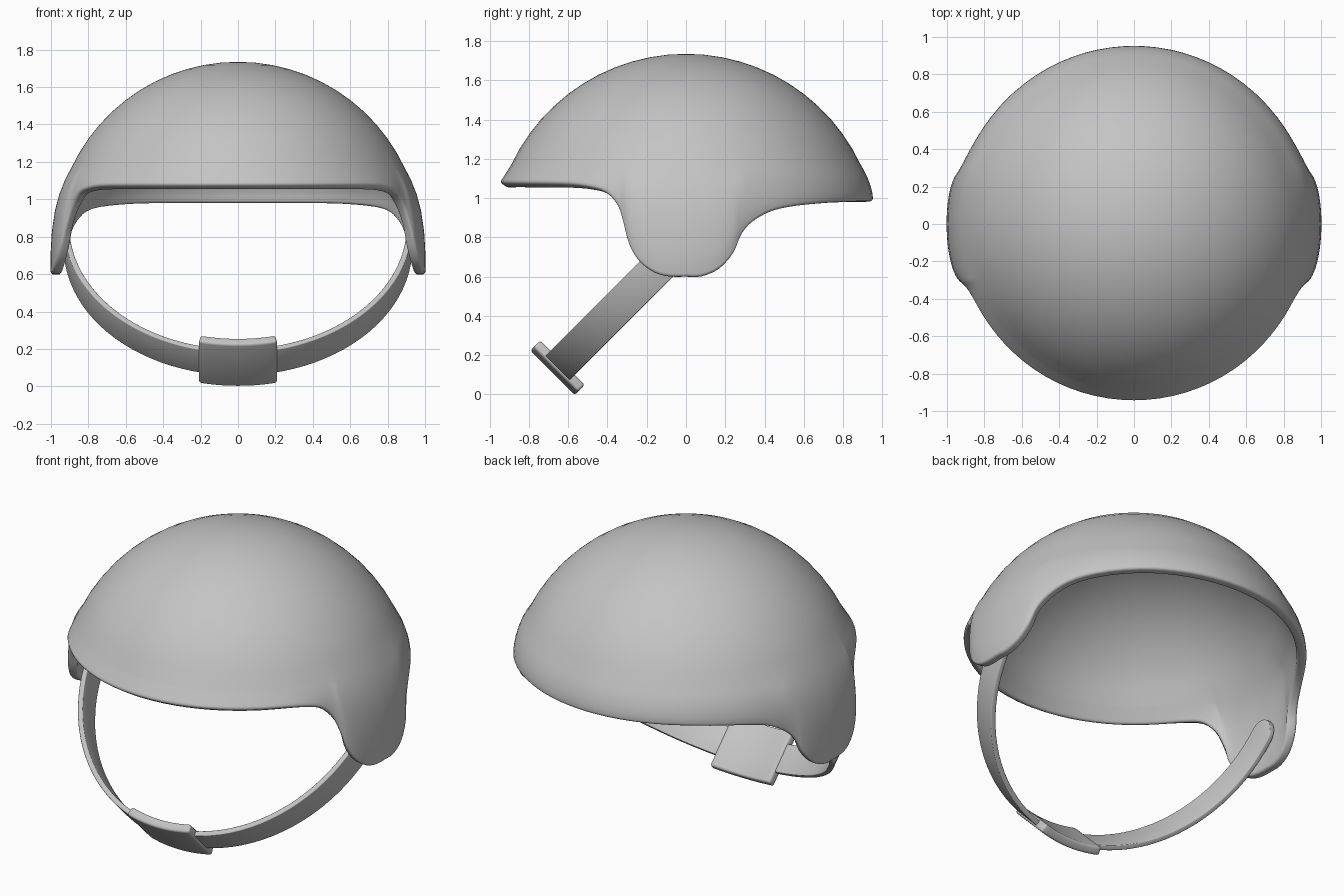
import bpy, bmesh, math
from math import sin, cos, pi, sqrt, radians

if "Cube" in bpy.data.objects:
    bpy.data.objects.remove(bpy.data.objects["Cube"])

grey = bpy.data.materials.new("plain grey")
grey.diffuse_color = (0.55, 0.55, 0.55, 1)
grey.use_nodes = True
grey.node_tree.nodes["Principled BSDF"].inputs["Base Color"].default_value = grey.diffuse_color


def finish(name, bm, bevel, solid=0.0):
    """Mesh object with optional wall thickness and rounded edges."""
    me = bpy.data.meshes.new(name)
    bm.to_mesh(me)
    bm.free()
    me.materials.append(grey)
    ob = bpy.data.objects.new(name, me)
    bpy.context.collection.objects.link(ob)
    if solid:
        m = ob.modifiers.new("wall", 'SOLIDIFY')
        m.thickness, m.offset = solid, -1
    b = ob.modifiers.new("round", 'BEVEL')
    b.width, b.segments, b.limit_method = bevel, 3, 'ANGLE'
    b.angle_limit = radians(55)
    b.use_clamp_overlap = False
    bpy.ops.object.select_all(action='DESELECT')
    bpy.context.view_layer.objects.active = ob
    ob.select_set(True)
    bpy.ops.object.convert(target='MESH')
    bpy.ops.object.shade_smooth_by_angle(angle=radians(40))
    return ob


# Lower edge of the shell: angle from the ear (negative = front), height
EDGE = [(-90, 1.08), (-77, 1.08), (-64, 1.08), (-51, 1.079), (-39, 1.075),
        (-31.5, 1.06), (-25.6, 1.03), (-21.5, .96), (-19.3, .865), (-17.2, .76),
        (-13.8, .675), (-9.2, .62), (-5, .601), (0, .60), (4.5, .601),
        (9.8, .64), (14.2, .72), (17, .815), (20.8, .88), (27.5, .935),
        (37, .963), (52, .98), (65, .984), (78, .985), (90, .985)]


def smooth_curve(pts, n):
    """Catmull-Rom interpolation."""
    p = [pts[0]] + pts + [pts[-1]]
    out = []
    for i in range(1, len(p) - 2):
        a, b, c, d = p[i - 1:i + 3]
        for k in range(n):
            t = k / n
            out.append(tuple(.5 * (2 * b[j] + (c[j] - a[j]) * t
                       + (2 * a[j] - 5 * b[j] + 4 * c[j] - d[j]) * t * t
                       + (3 * b[j] - a[j] - 3 * c[j] + d[j]) * t ** 3) for j in (0, 1)))
    return out + [pts[-1]]


# Helmet shell: spherical dome, then a flared band down to the shaped edge
half = smooth_curve(EDGE, 3)
columns = half + [(180 - a, z) for a, z in reversed(half[1:-1])]
R, CZ, BAND_Z = .984, .751, 1.17
BAND_R = sqrt(R * R - (BAND_Z - CZ) ** 2)
dome_end = math.acos((BAND_Z - CZ) / R)

bm = bmesh.new()
pole = bm.verts.new((0, 0, CZ + R))
grid = []
for ang, ze in columns:
    a = radians(ang)
    span = BAND_Z - ze
    f = min(1, max(0, (span - .09) / .48))
    amp = .058 + .054 * f * f * (3 - 2 * f)
    power = min(3, .2 + 8.6 * span)
    prof = [(R * sin(dome_end * k / 12), CZ + R * cos(dome_end * k / 12)) for k in range(1, 13)]
    prof += [(BAND_R + amp * (1 - (1 - t) ** power), BAND_Z - span * t)
             for t in (.12, .25, .4, .6, .78, 1)]
    grid.append([bm.verts.new((r * cos(a), r * sin(a), z)) for r, z in prof])
for i, c in enumerate(grid):
    d = grid[(i + 1) % len(grid)]
    bm.faces.new((pole, c[0], d[0]))
    for k in range(len(c) - 1):
        bm.faces.new((c[k], c[k + 1], d[k + 1], d[k]))
finish("helmet_shell", bm, .015, .055)


def band(name, stations, thick, bevel):
    """Flat band in the 45 degree chin plane; stations are (x, u, nx, nu, half width)."""
    s = sqrt(.5)
    bm = bmesh.new()
    rings = []
    for x, u, nx, nu, hw in stations:
        ring = []
        for side, w in ((1, hw), (1, -hw), (-1, -hw), (-1, hw)):
            px, pu = x + nx * side * thick / 2, u + nu * side * thick / 2
            ring.append(bm.verts.new((px, .01 - s * (pu + w), .80 - s * (pu - w))))
        rings.append(ring)
    for a, b in zip(rings, rings[1:]):
        for k in range(4):
            bm.faces.new((a[k], a[(k + 1) % 4], b[(k + 1) % 4], b[k]))
    bm.faces.new(rings[0])
    bm.faces.new(rings[-1])
    bmesh.ops.recalc_face_normals(bm, faces=bm.faces)
    return finish(name, bm, bevel)


def arc(t0, t1, n, a, b, hw):
    out = []
    for k in range(n + 1):
        t = t0 + (t1 - t0) * k / n
        out.append((a * cos(t), b * sin(t), cos(t), sin(t), hw))
    return out


# Chin strap: half loop with rounded ends inside the ear flaps
A, B, HW = .917, .95, .0875
tip = [(A, -HW * sin(q), 1, 0, HW * cos(q)) for q in (1.42, 1.2, .95, .65, .33)]
strap = tip + arc(0, pi, 48, A, B, HW) + [(-x, u, -nx, nu, h) for x, u, nx, nu, h in reversed(tip)]
band("chin_strap", strap, .03, .005)

# Chin pad wrapped around the middle of the strap
w = math.asin(.205 / A)
band("chin_pad", arc(pi / 2 - w, pi / 2 + w, 10, A, B, .16), .052, .014)
